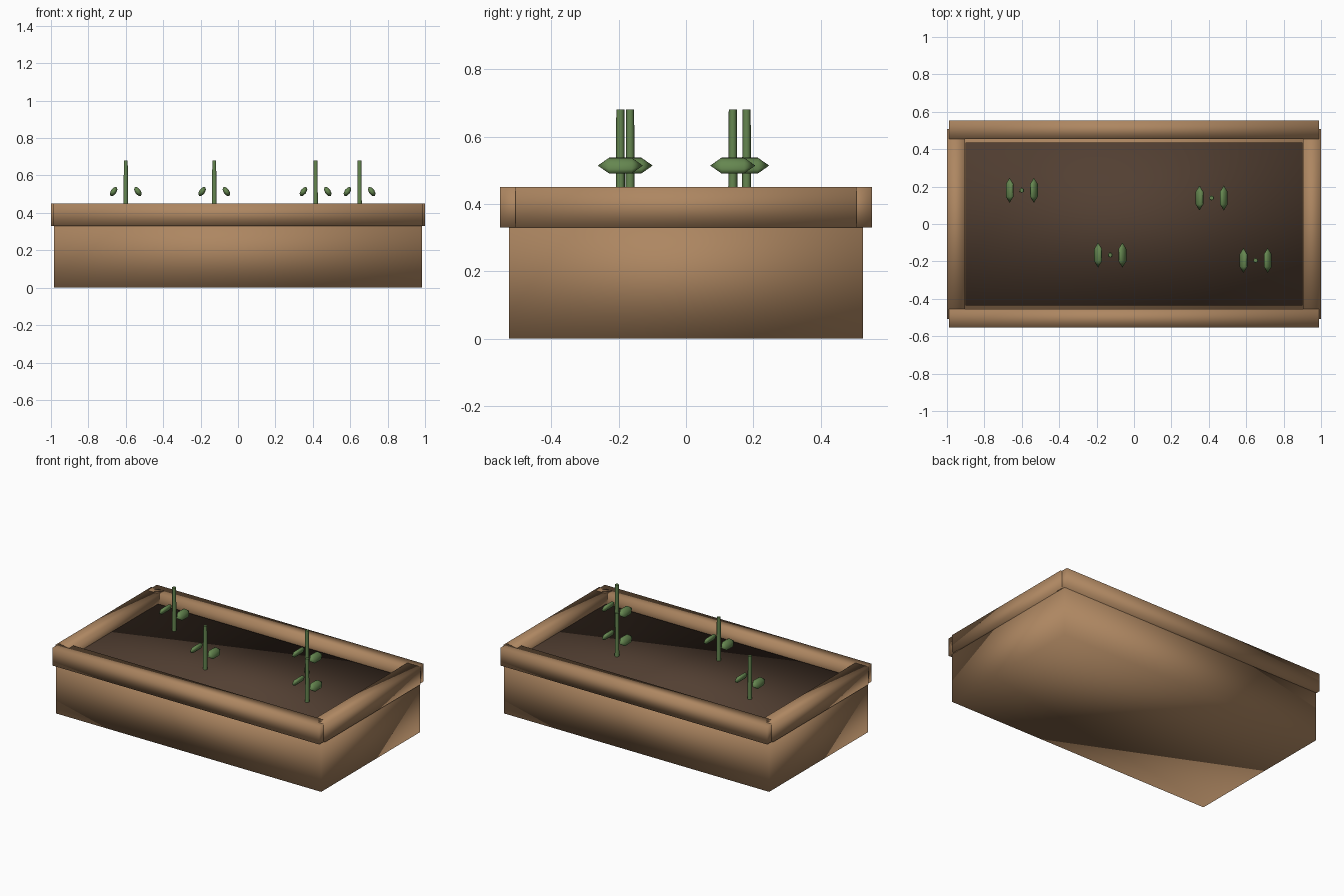
import bpy, bmesh
from math import radians
from mathutils import Matrix

if "Cube" in bpy.data.objects:
    bpy.data.objects.remove(bpy.data.objects["Cube"])


def material(name, rgb):
    m = bpy.data.materials.new(name)
    m.diffuse_color = (*rgb, 1)
    m.use_nodes = True
    m.node_tree.nodes["Principled BSDF"].inputs["Base Color"].default_value = m.diffuse_color
    return m


WOOD = material("wood", (0.42, 0.24, 0.12))
SOIL = material("soil", (0.085, 0.05, 0.032))
GREEN = material("green", (0.13, 0.24, 0.08))


def make(name, bm, mat):
    me = bpy.data.meshes.new(name)
    bmesh.ops.recalc_face_normals(bm, faces=bm.faces)
    for f in bm.faces:
        f.smooth = True
    bm.to_mesh(me)
    bm.free()
    me.materials.append(mat)
    ob = bpy.data.objects.new(name, me)
    bpy.context.collection.objects.link(ob)
    return ob


def box(name, lo, hi, mat):
    bm = bmesh.new()
    size = [h - l for l, h in zip(lo, hi)]
    mid = [(h + l) / 2 for l, h in zip(lo, hi)]
    bmesh.ops.create_cube(bm, size=1, matrix=Matrix.Translation(mid) @ Matrix.Diagonal((*size, 1)))
    return make(name, bm, mat)


# planter body and soil bed
box("planter_body", (-0.985, -0.525, 0), (0.985, 0.525, 0.37), WOOD)
box("soil", (-0.9, -0.437, 0.33), (0.9, 0.437, 0.39), SOIL)

# rim rails: long ones front and back, short ones at the sides
box("front_rail", (-0.99, -0.553, 0.33), (0.99, -0.455, 0.45), WOOD)
box("back_rail", (-0.99, 0.455, 0.33), (0.99, 0.553, 0.45), WOOD)
box("left_rail", (-1.0, -0.507, 0.33), (-0.903, 0.507, 0.45), WOOD)
box("right_rail", (0.903, -0.507, 0.33), (1.0, 0.507, 0.45), WOOD)

# seedlings: a tapered stem with a leaf on either side
for i, (x, y) in enumerate([(-0.60, 0.18), (-0.127, -0.166), (0.415, 0.139), (0.65, -0.195)], 1):
    bm = bmesh.new()
    bmesh.ops.create_cone(bm, cap_ends=True, segments=6, radius1=0.014, radius2=0.012, depth=0.3,
                          matrix=Matrix.Translation((x, y, 0.53)))
    stem = make(f"stem_{i}", bm, GREEN)
    stem.data.set_sharp_from_angle(angle=radians(65))
    for side, s in (("left", -1), ("right", 1)):
        bm = bmesh.new()
        mat = (Matrix.Translation((x + s * 0.065, y, 0.514))
               @ Matrix.Rotation(s * radians(55), 4, 'Y')
               @ Matrix.Diagonal((0.033, 0.067, 0.018, 1))
               @ Matrix.Rotation(radians(90), 4, 'X'))
        bmesh.ops.create_uvsphere(bm, u_segments=8, v_segments=3, radius=1, matrix=mat)
        make(f"leaf_{side}_{i}", bm, GREEN)
